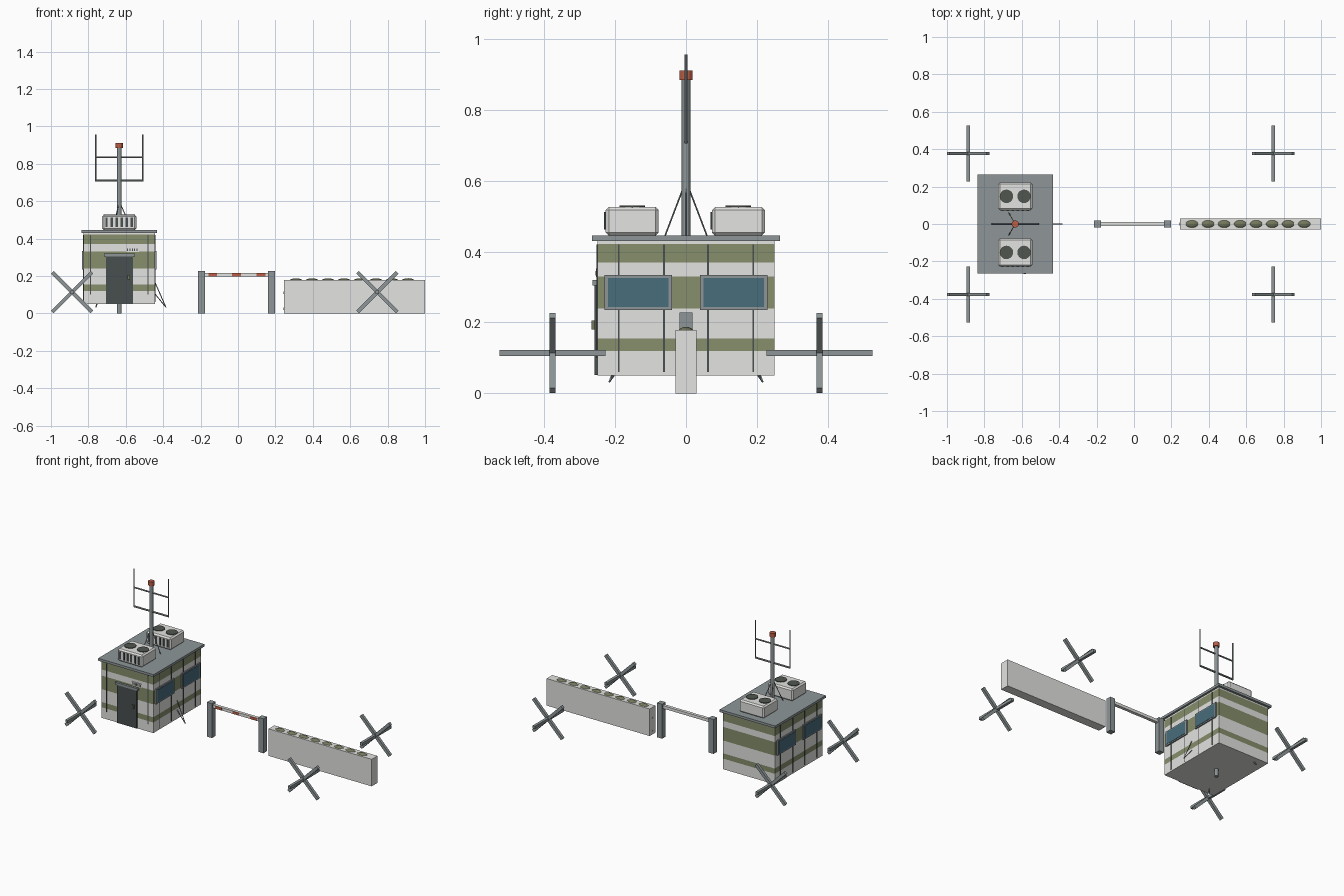
import bpy, bmesh, math
from mathutils import Vector, Matrix

if "Cube" in bpy.data.objects:
    bpy.data.objects.remove(bpy.data.objects["Cube"])


def material(name, rgb):
    m = bpy.data.materials.new(name)
    m.diffuse_color = [((c / 255 + 0.055) / 1.055) ** 2.4 for c in rgb] + [1]
    m.use_nodes = True
    m.node_tree.nodes["Principled BSDF"].inputs["Base Color"].default_value = m.diffuse_color
    return m


LIGHT = material("light_grey", (227, 227, 225))
STEEL = material("steel_grey", (142, 150, 152))
OLIVE = material("olive_green", (134, 142, 107))
BAG = material("sandbag_olive", (116, 120, 92))
DARK = material("dark_slate", (72, 79, 80))
GLASS = material("blue_glass", (72, 108, 124))
RED = material("signal_red", (186, 94, 70))
FAN = material("fan_dark_grey", (80, 86, 80))


def finish(name, bm, mats):
    me = bpy.data.meshes.new(name)
    bm.to_mesh(me)
    bm.free()
    for m in mats:
        me.materials.append(m)
    ob = bpy.data.objects.new(name, me)
    bpy.context.collection.objects.link(ob)
    return ob


def box(name, x, y, z, mat, bevel=0, rot=None):
    """Box from (min, max) ranges, optionally turned about its centre."""
    bm = bmesh.new()
    size = [r[1] - r[0] for r in (x, y, z)]
    mid = Vector([(r[0] + r[1]) / 2 for r in (x, y, z)])
    bmesh.ops.create_cube(bm, size=1)
    bmesh.ops.scale(bm, vec=size, verts=bm.verts)
    if bevel:
        bmesh.ops.bevel(bm, geom=bm.edges[:], offset=bevel, segments=1, affect='EDGES')
    if rot:
        bmesh.ops.rotate(bm, matrix=rot, verts=bm.verts)
    bmesh.ops.translate(bm, vec=mid, verts=bm.verts)
    return finish(name, bm, [mat])


def rod(name, a, b, r, mat, sides=8):
    """Cylinder between two points."""
    a, b = Vector(a), Vector(b)
    bm = bmesh.new()
    turn = (b - a).to_track_quat('Z', 'Y').to_matrix().to_4x4()
    bmesh.ops.create_cone(bm, cap_ends=True, segments=sides, radius1=r, radius2=r,
                          depth=(b - a).length, matrix=Matrix.Translation((a + b) / 2) @ turn)
    return finish(name, bm, [mat])


def around(c, h):
    return (c - h, c + h)


CX = -0.635      # centre of the booth

# Booth walls, sliced into painted bands
bm = bmesh.new()
bmesh.ops.create_cube(bm, size=1)
bmesh.ops.scale(bm, vec=(0.38, 0.5, 0.38), verts=bm.verts)
bmesh.ops.translate(bm, vec=(CX, 0, 0.24), verts=bm.verts)
bands = [(0.12, 0.155), (0.24, 0.33), (0.37, 0.422)]
for band in bands:
    for z in band:
        bmesh.ops.bisect_plane(bm, geom=bm.verts[:] + bm.edges[:] + bm.faces[:],
                               plane_co=(0, 0, z), plane_no=(0, 0, 1))
bm.normal_update()
for f in bm.faces:
    z = f.calc_center_median().z
    if abs(f.normal.z) < 0.5 and any(lo < z < hi for lo, hi in bands):
        f.material_index = 1
finish("booth_walls", bm, [LIGHT, OLIVE])
box("booth_roof", around(CX, 0.203), around(0, 0.265), (0.43, 0.446), STEEL)

# Side windows and wall seams
for s in (-1, 1):
    wall = CX + s * 0.19
    for y in (-0.135, 0.135):
        box("window_frame", around(wall, 0.008), around(y, 0.095), (0.235, 0.334), STEEL)
        box("window_glass", around(wall + s * 0.006, 0.004), around(y, 0.085), (0.243, 0.326), GLASS)
    for y in (-0.19, -0.062, 0.062, 0.19):
        box("side_seam", around(wall, 0.003), around(y, 0.0025), (0.06, 0.42), DARK)
    box("front_seam", around(CX + s * 0.153, 0.0025), around(-0.25, 0.003), (0.1, 0.42), DARK)

# Door with lintel, handle and small vent
box("door", (-0.706, -0.561), (-0.258, -0.24), (0.052, 0.305), DARK)
box("door_lintel", (-0.716, -0.551), (-0.264, -0.24), (0.305, 0.32), STEEL)
box("door_handle", (-0.59, -0.578), (-0.267, -0.255), (0.18, 0.205), BAG)
box("front_vent", (-0.6, -0.53), (-0.254, -0.245), (0.328, 0.352), LIGHT)
for i in range(5):
    box("vent_slot", around(-0.59 + i * 0.0125, 0.003), (-0.256, -0.25), (0.333, 0.346), DARK)

# Rooftop cooling units
for y in (-0.152, 0.148):
    box("cooling_unit", around(CX, 0.091), around(y, 0.075), (0.445, 0.526), LIGHT, bevel=0.009)
    for x in (CX - 0.047, CX + 0.047):
        rod("cooling_fan", (x, y, 0.52), (x, y, 0.53), 0.036, FAN, 20)
    for i in range(6):
        box("cooling_louvre", around(CX - 0.0675 + i * 0.027, 0.006),
            (y - 0.079, y - 0.07), (0.462, 0.512), DARK)

# Mast, beacon and antenna
rod("mast", (CX, 0, 0), (CX, 0, 0.885), 0.012, STEEL, 12)
rod("beacon", (CX, 0, 0.884), (CX, 0, 0.911), 0.019, RED, 12)
for z, r in ((0.71, 0.006), (0.835, 0.005)):
    rod("antenna_crossbar", (CX - 0.127, 0, z), (CX + 0.127, 0, z), r, STEEL)
for s in (-1, 1):
    x = CX + s * 0.126
    rod("antenna_rod", (x, 0, 0.705), (x, 0, 0.957), 0.004, STEEL)

# Guy wires, two heights in three directions
for i in range(3):
    a = i * math.tau / 3
    foot = (CX + 0.25 * math.cos(a), 0.25 * math.sin(a), 0.032)
    for z in (0.6, 0.34):
        rod("guy_wire", (CX, 0, z), foot, 0.0025, STEEL, 6)

# Barrier gate
for x in (-0.196, 0.18):
    box("gate_post", around(x, 0.0185), around(0, 0.0185), (0, 0.228), STEEL)
box("gate_arm", (-0.196, 0.18), around(0, 0.01), (0.197, 0.216), LIGHT)
for x in (-0.135, -0.008, 0.122):
    box("gate_stripe", around(x, 0.024), (-0.012, -0.008), (0.1975, 0.2155), RED)


# Concrete wall with sandbags showing through the top and the end
def sandbag(x, z):
    bm = bmesh.new()
    bmesh.ops.create_uvsphere(bm, u_segments=16, v_segments=8, radius=1)
    bmesh.ops.scale(bm, vec=(0.042, 0.025, 0.022), verts=bm.verts)
    bmesh.ops.translate(bm, vec=(x, 0, z), verts=bm.verts)
    for f in bm.faces:
        f.smooth = True
    finish("sandbag", bm, [BAG])


box("barrier_wall", (0.245, 1.0), around(0, 0.03), (0, 0.179), LIGHT)
for i in range(8):
    sandbag(0.31 + i * 0.0857, 0.166)
for z in (0.025, 0.11):
    sandbag(0.284, z)

# Anti-vehicle hedgehogs
for x in (-0.887, 0.745):
    for y in (-0.377, 0.377):
        for s in (-1, 1):
            box("hedgehog_diagonal", around(x, 0.15), around(y, 0.009), around(0.114, 0.01),
                STEEL, rot=Matrix.Rotation(s * math.pi / 4, 3, 'Y'))
        box("hedgehog_crossbeam", around(x, 0.009), around(y, 0.15), around(0.114, 0.009), STEEL)
